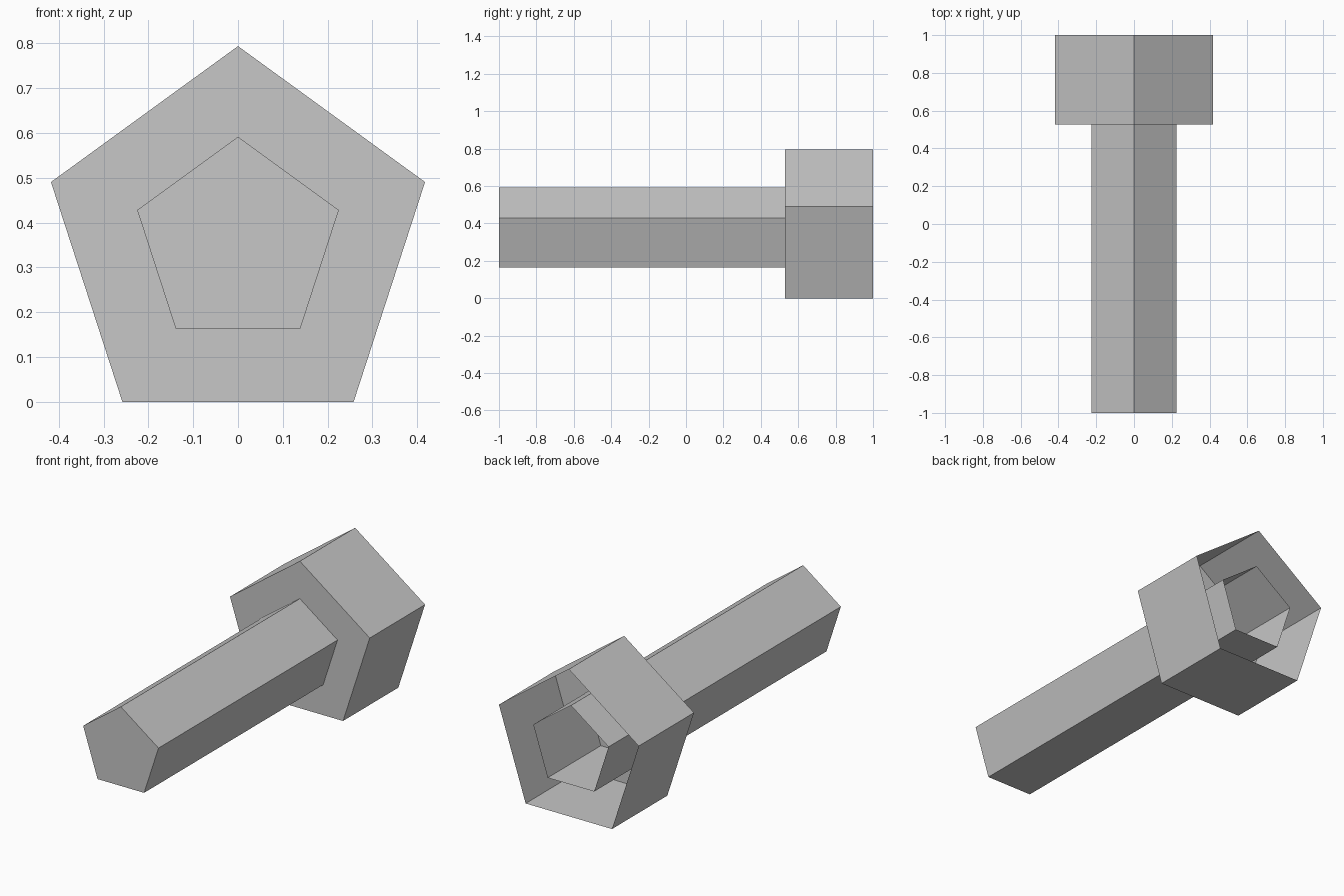
import bpy, bmesh, math

if "Cube" in bpy.data.objects:
    bpy.data.objects.remove(bpy.data.objects["Cube"])

SIDES = 5
CENTRE_Z = 0.355
HEAD_R, SHAFT_R = 0.439, 0.2366
FRONT, SHOULDER, SLEEVE_END, BACK = -1.0, 0.528, 0.982, 1.0

grey = bpy.data.materials.new("light grey")
grey.diffuse_color = (0.57, 0.57, 0.57, 1)
grey.use_nodes = True
grey.node_tree.nodes["Principled BSDF"].inputs["Base Color"].default_value = grey.diffuse_color


def ring(bm, radius, y):
    """Pentagon of vertices with its point upwards, in the plane at y."""
    return [bm.verts.new((radius * math.sin(a), y, CENTRE_Z + radius * math.cos(a)))
            for a in (2 * math.pi * i / SIDES for i in range(SIDES))]


def bridge(bm, a, b):
    for i in range(SIDES):
        j = (i + 1) % SIDES
        bm.faces.new((a[i], a[j], b[j], b[i]))


def finish(bm, name):
    mesh = bpy.data.meshes.new(name)
    bm.to_mesh(mesh)
    bm.free()
    mesh.materials.append(grey)
    bpy.context.collection.objects.link(bpy.data.objects.new(name, mesh))


# Shaft: long prism closed at the front and at the shoulder
bm = bmesh.new()
tip, root = ring(bm, SHAFT_R, FRONT), ring(bm, SHAFT_R, SHOULDER)
bridge(bm, tip, root)
bm.faces.new(tip)
bm.faces.new(root[::-1])
bmesh.ops.recalc_face_normals(bm, faces=bm.faces)
finish(bm, "shaft")

# Head: thin shell, open at the back, with a shoulder around the shaft
bm = bmesh.new()
inner, outer, rim = (ring(bm, SHAFT_R, SHOULDER), ring(bm, HEAD_R, SHOULDER),
                     ring(bm, HEAD_R, BACK))
bridge(bm, inner, outer)
bridge(bm, outer, rim)
finish(bm, "head_shell")

# Sleeve: thin open tube inside the head
bm = bmesh.new()
bridge(bm, ring(bm, SHAFT_R, SHOULDER), ring(bm, SHAFT_R, SLEEVE_END))
finish(bm, "inner_sleeve")
